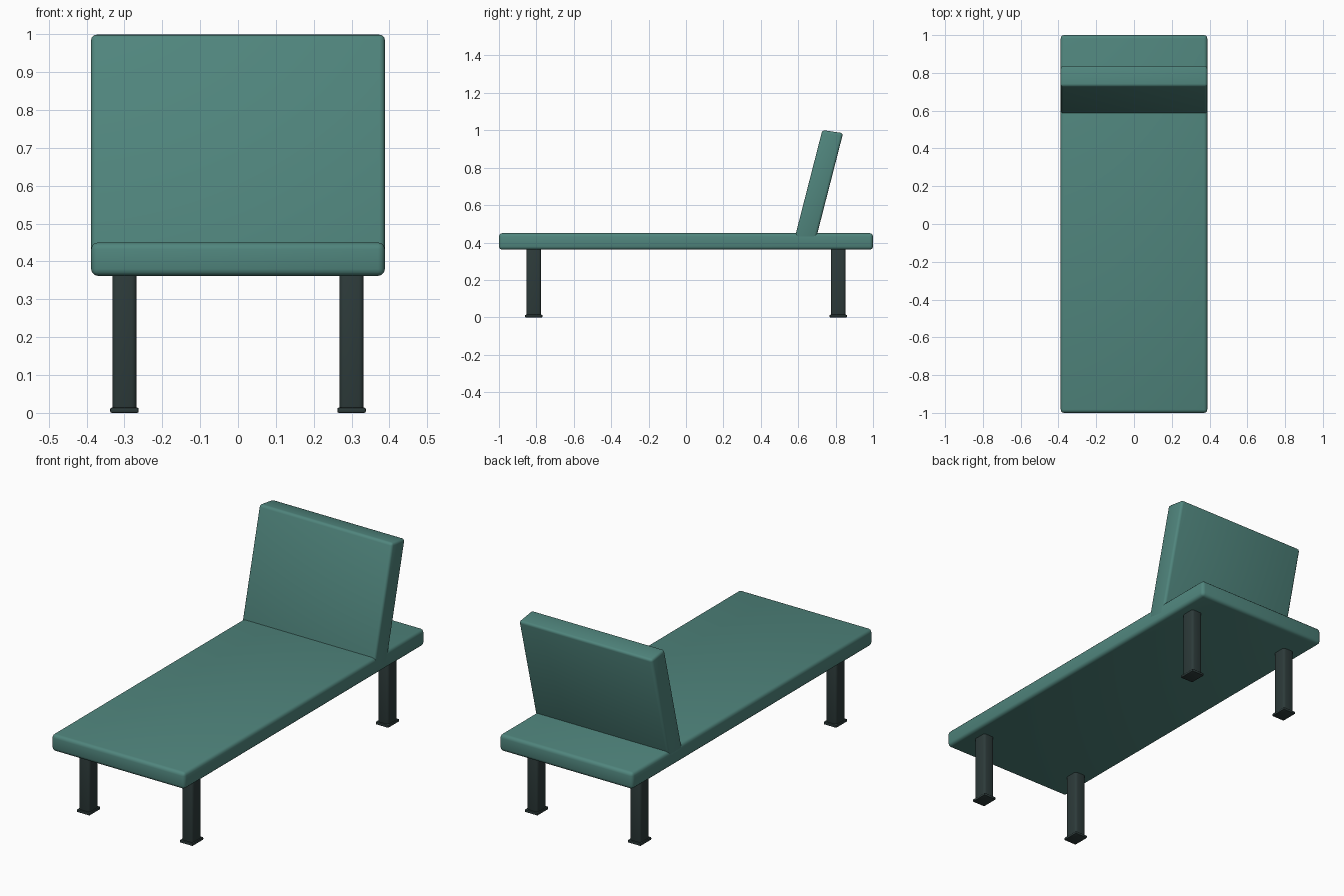
import bpy, bmesh

if "Cube" in bpy.data.objects:
    bpy.data.objects.remove(bpy.data.objects["Cube"])


def material(name, rgb):
    m = bpy.data.materials.new(name)
    m.diffuse_color = (*rgb, 1)
    m.use_nodes = True
    m.node_tree.nodes["Principled BSDF"].inputs["Base Color"].default_value = m.diffuse_color
    return m


teal = material("teal upholstery", (0.08, 0.235, 0.205))
dark = material("dark legs", (0.026, 0.043, 0.042))


def block(name, profile, x0, x1, mat, bevel, segments):
    """Extrude a (y, z) profile from x0 to x1 and round its edges."""
    bm = bmesh.new()
    face = bm.faces.new([bm.verts.new((x0, y, z)) for y, z in profile])
    ext = bmesh.ops.extrude_face_region(bm, geom=[face])
    verts = [v for v in ext["geom"] if isinstance(v, bmesh.types.BMVert)]
    bmesh.ops.translate(bm, vec=(x1 - x0, 0, 0), verts=verts)
    bmesh.ops.recalc_face_normals(bm, faces=bm.faces)
    bmesh.ops.bevel(bm, geom=bm.edges[:], offset=bevel, segments=segments,
                    profile=0.5, affect='EDGES')
    bmesh.ops.recalc_face_normals(bm, faces=bm.faces)
    mesh = bpy.data.meshes.new(name)
    bm.to_mesh(mesh)
    bm.free()
    mesh.materials.append(mat)
    obj = bpy.data.objects.new(name, mesh)
    bpy.context.collection.objects.link(obj)
    bpy.ops.object.select_all(action='DESELECT')
    obj.select_set(True)
    bpy.context.view_layer.objects.active = obj
    bpy.ops.object.shade_smooth_by_angle(angle=0.6)
    return obj


def rect(y, hy, z0, z1):
    return [(y - hy, z0), (y + hy, z0), (y + hy, z1), (y - hy, z1)]


W = 0.388

# Long flat seat
block("seat", rect(0, 1.0, 0.362, 0.45), -W, W, teal, 0.018, 3)

# Leaning backrest, its foot sunk into the seat
block("backrest", [(0.575, 0.40), (0.686, 0.385), (0.84, 0.985), (0.729, 1.001)],
      -W, W, teal, 0.014, 3)

# Four legs with small foot pads
for side, sx in (("left", -1), ("right", 1)):
    for end, sy in (("front", -1), ("back", 1)):
        x, y = 0.30 * sx, 0.814 * sy
        block(f"{end}_{side}_leg", rect(y, 0.039, 0.004, 0.385),
              x - 0.032, x + 0.032, dark, 0.013, 3)
        block(f"{end}_{side}_foot", rect(y, 0.046, 0.0, 0.014),
              x - 0.0375, x + 0.0375, dark, 0.004, 2)
